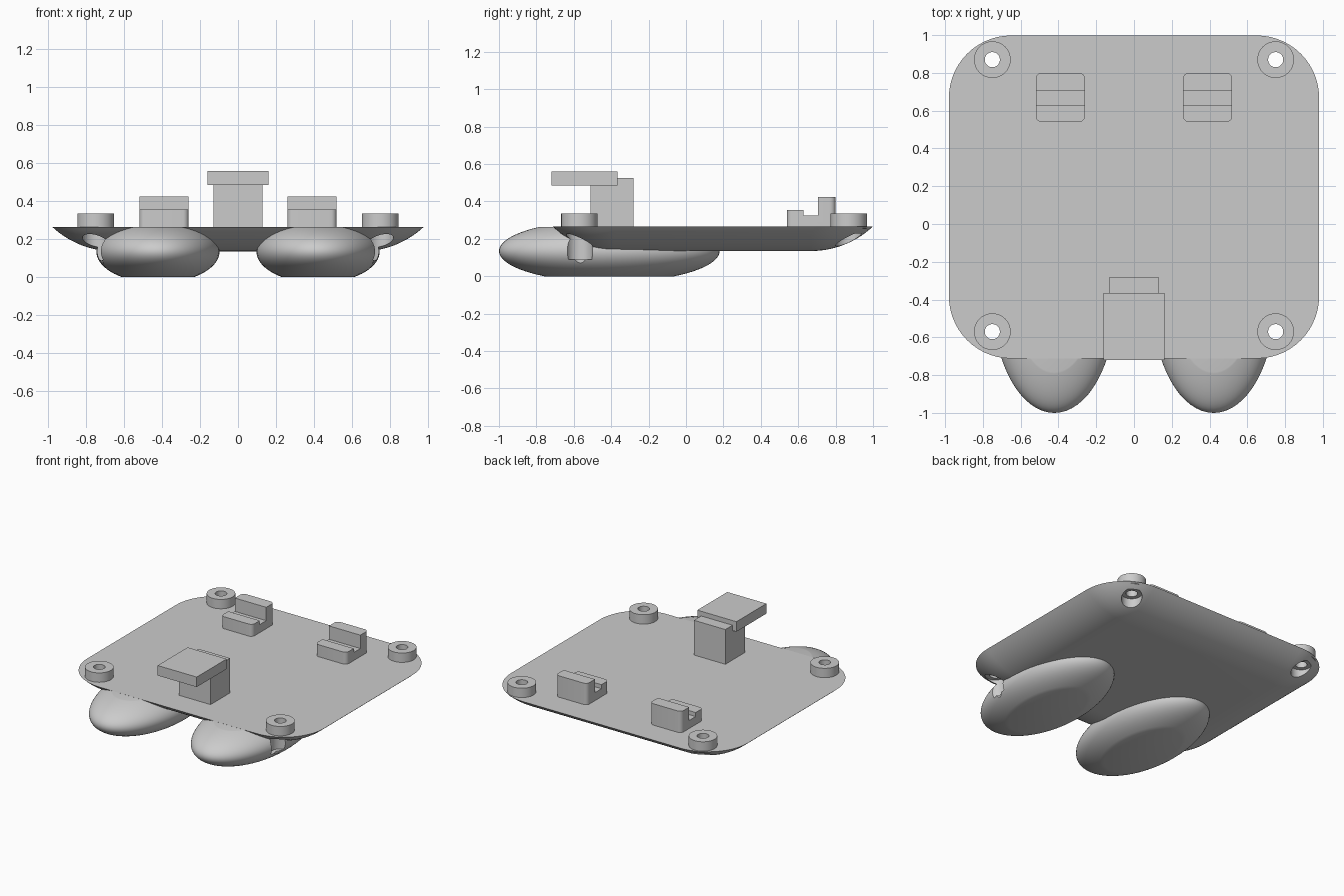
import bpy, bmesh
from math import sin, cos, pi, asin
from mathutils import Matrix, Vector

cube = bpy.data.objects.get("Cube")
if cube:
    bpy.data.objects.remove(cube, do_unlink=True)

grey = bpy.data.materials.new("plain_grey")
grey.use_nodes = True
grey.diffuse_color = (0.6, 0.6, 0.6, 1)
grey.node_tree.nodes["Principled BSDF"].inputs["Base Color"].default_value = grey.diffuse_color

TOP, BOTTOM = 0.265, 0.135
HOLES = [(sx * 0.75, y) for sx in (-1, 1) for y in (-0.57, 0.87)]


def make(name, bm):
    bmesh.ops.recalc_face_normals(bm, faces=bm.faces)
    mesh = bpy.data.meshes.new(name)
    bm.to_mesh(mesh)
    bm.free()
    mesh.materials.append(grey)
    obj = bpy.data.objects.new(name, mesh)
    bpy.context.collection.objects.link(obj)
    return obj


def activate(obj):
    bpy.ops.object.select_all(action='DESELECT')
    obj.select_set(True)
    bpy.context.view_layer.objects.active = obj


def loft(bm, rings):
    """Skin closed rings of equal length and cap both ends."""
    loops = [[bm.verts.new(p) for p in ring] for ring in rings]
    n = len(loops[0])
    for a, b in zip(loops, loops[1:]):
        for i in range(n):
            bm.faces.new((a[i], a[(i + 1) % n], b[(i + 1) % n], b[i]))
    bm.faces.new(loops[0][::-1])
    bm.faces.new(loops[-1])


def circle(x, y, z, r, n=48):
    return [(x + r * cos(2 * pi * i / n), y + r * sin(2 * pi * i / n), z) for i in range(n)]


def box(name, x, y, z):
    bm = bmesh.new()
    bmesh.ops.create_cube(bm, size=1)
    for v in bm.verts:
        v.co = Vector((x[v.co.x > 0], y[v.co.y > 0], z[v.co.z > 0]))
    return make(name, bm)


# Dished base plate with rounded corners
def rounded_ring(r, z, steps=14):
    hx, hy, yc = 0.65, 0.525, 0.143
    ring = []
    for k, (sx, sy) in enumerate([(1, 1), (-1, 1), (-1, -1), (1, -1)]):
        for i in range(steps + 1):
            a = (k + i / steps) * pi / 2
            ring.append((sx * hx + r * cos(a), yc + sy * hy + r * sin(a), z))
    return ring


flare, rise = 0.33, TOP - BOTTOM
radius = (flare ** 2 + rise ** 2) / (2 * rise)
sweep = asin(flare / radius)
bm = bmesh.new()
rings = []
for i in range(15):
    t = sweep * i / 14
    rings.append(rounded_ring(radius * sin(t), BOTTOM + radius * (1 - cos(t))))
loft(bm, rings)
bmesh.ops.remove_doubles(bm, verts=bm.verts, dist=1e-5)
drilled = [make("base_plate", bm)]

# Ellipsoid feet, cut flat on the ground and at the plate top
for side, sx in (("left", 1), ("right", -1)):
    bm = bmesh.new()
    bmesh.ops.create_uvsphere(bm, u_segments=64, v_segments=40, radius=1)
    bmesh.ops.transform(bm, verts=bm.verts, matrix=Matrix.Translation((sx * 0.422, -0.41, 0.135))
                        @ Matrix.Diagonal((0.325, 0.59, 0.167, 1)))
    for z, up in ((0, -1), (TOP - 0.001, 1)):
        cut = bmesh.ops.bisect_plane(bm, geom=bm.verts[:] + bm.edges[:] + bm.faces[:],
                                     plane_co=(0, 0, z), plane_no=(0, 0, up), clear_outer=True)
        rim = [e for e in cut["geom_cut"] if isinstance(e, bmesh.types.BMEdge)]
        bmesh.ops.edgeloop_fill(bm, edges=rim)
    drilled.append(make(side + "_foot", bm))

# Stepped screw holes through plate and feet
bm = bmesh.new()
for x, y in HOLES:
    steps = [(-0.1, 0.04), (0.09, 0.04), (0.09, 0.07), (0.23, 0.07), (0.23, 0.04), (0.5, 0.04)]
    loft(bm, [circle(x, y, z, r) for z, r in steps])
cutter = make("hole_cutter", bm)
cutter.hide_render = True
for obj in drilled:
    mod = obj.modifiers.new("holes", 'BOOLEAN')
    mod.operation, mod.solver, mod.object = 'DIFFERENCE', 'EXACT', cutter
    activate(obj)
    bpy.ops.object.modifier_apply(modifier=mod.name)
bpy.data.objects.remove(cutter, do_unlink=True)

# Ring bosses around the screw holes
smooth = drilled
for x, y in HOLES:
    bm = bmesh.new()
    low, high = TOP - 0.01, 0.335
    loft(bm, [circle(x, y, z, r) for z, r in ((low, 0.04), (low, 0.097), (high, 0.097), (high, 0.04))])
    caps = [f for f in bm.faces if len(f.verts) > 4]
    bmesh.ops.delete(bm, geom=caps, context='FACES_ONLY')
    inner = [e for e in bm.edges if e.is_boundary]
    bmesh.ops.bridge_loops(bm, edges=inner)
    name = ("left" if x > 0 else "right") + ("_rear" if y > 0 else "_front") + "_boss"
    smooth.append(make(name, bm))

# Stepped clips at the rear
for side, sx in (("left", 1), ("right", -1)):
    profile = [(0.54, 0.25), (0.8, 0.25), (0.8, 0.425), (0.705, 0.425),
               (0.705, 0.325), (0.628, 0.325), (0.628, 0.355), (0.54, 0.355)]
    bm = bmesh.new()
    loft(bm, [[(sx * x, y, z) for y, z in profile] for x in (0.26, 0.52)])
    corners = []
    for e in bm.edges:
        a, b = (v.co for v in e.verts)
        if abs(a.z - b.z) > 0.05 and min(abs(a.y - 0.54), abs(a.y - 0.8)) < 0.001:
            corners.append(e)
    bmesh.ops.bevel(bm, geom=corners, offset=0.03, segments=5, profile=0.5, affect='EDGES')
    smooth.append(make(side + "_rear_clip", bm))

# Front hook: post with an overhanging head
box("hook_post", (-0.13, 0.13), (-0.51, -0.28), (0.25, 0.525))
box("hook_head", (-0.162, 0.162), (-0.72, -0.365), (0.485, 0.56))

for obj in smooth:
    activate(obj)
    bpy.ops.object.shade_smooth_by_angle(angle=pi / 6)
